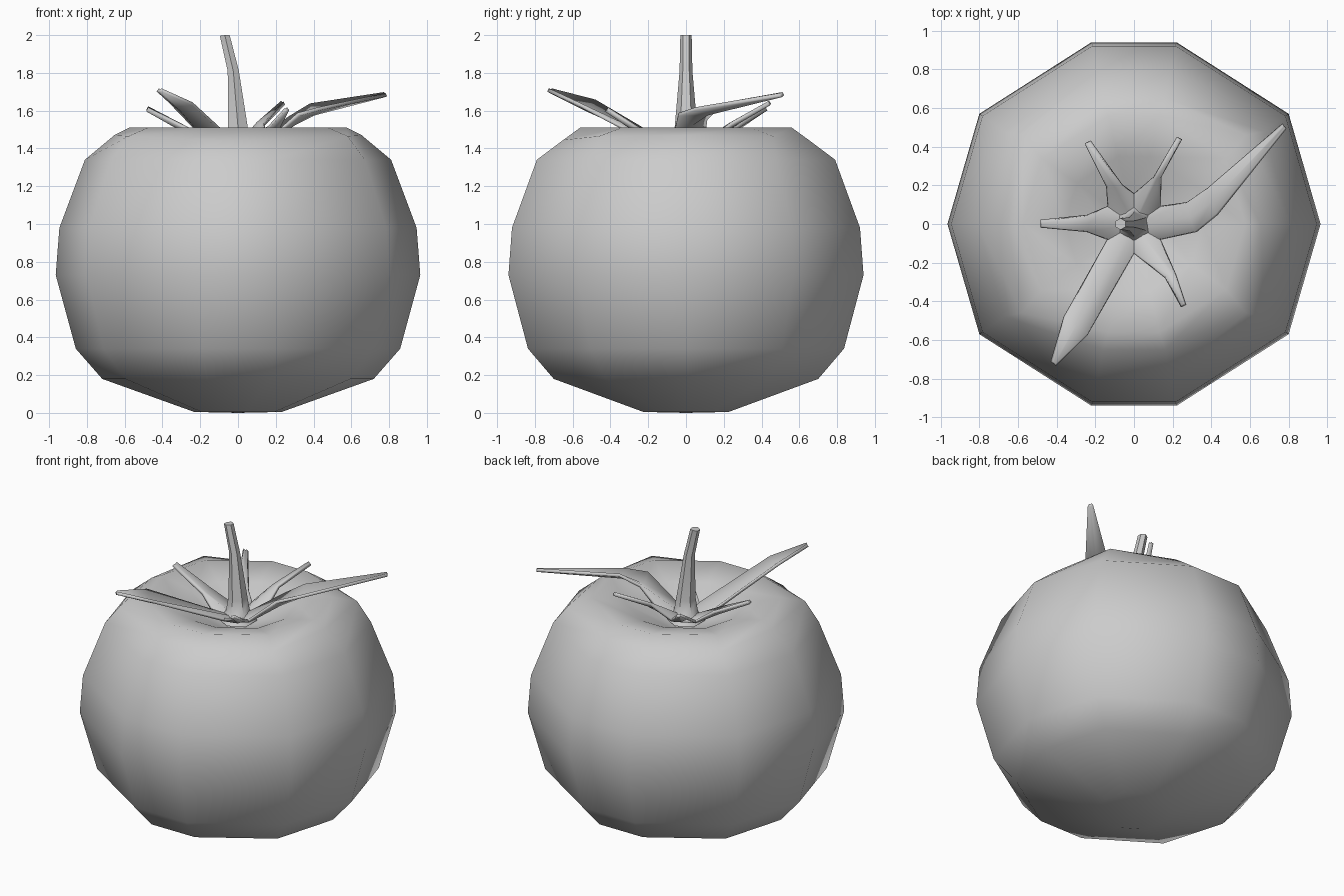
import bpy
import math
from mathutils import Vector

if "Cube" in bpy.data.objects:
    bpy.data.objects.remove(bpy.data.objects["Cube"])


def make_object(name, verts, faces, angle=180):
    mesh = bpy.data.meshes.new(name)
    mesh.from_pydata(verts, [], faces)
    mesh.update()
    obj = bpy.data.objects.new(name, mesh)
    bpy.context.collection.objects.link(obj)
    bpy.ops.object.select_all(action='DESELECT')
    obj.select_set(True)
    bpy.context.view_layer.objects.active = obj
    bpy.ops.object.mode_set(mode='EDIT')
    bpy.ops.mesh.select_all(action='SELECT')
    bpy.ops.mesh.normals_make_consistent(inside=False)
    bpy.ops.object.mode_set(mode='OBJECT')
    bpy.ops.object.shade_smooth_by_angle(angle=math.radians(angle))
    return obj


def bridge(rings, n):
    return [(r * n + i, r * n + (i + 1) % n, (r + 1) * n + (i + 1) % n, (r + 1) * n + i)
            for r in range(rings - 1) for i in range(n)]


def ring_from_quarter(a, b, c):
    """Ten-sided ring mirrored in x and y from three (x, y, z) points."""
    q = [a, b, c]
    q += [(-x, y, z) for x, y, z in (c, b, a)]
    return q + [(x, -y, z) for x, y, z in (q[4], q[3], q[2], q[1])]


def scaled_ring(s, z):
    return ring_from_quarter((0.965 * s, 0, z), (0.80 * s, 0.57 * s, z), (0.22 * s, 0.94 * s, z))


# Fruit body: stacked ten-sided rings with a sunken top
rings = [scaled_ring(s, z) for s, z in
         ((0.24, 0.005), (0.745, 0.18), (0.89, 0.34), (1.0, 0.73), (0.98, 0.98), (0.84, 1.34))]
rings.append(ring_from_quarter((0.655, 0, 1.47), (0.58, 0.46, 1.465), (0.16, 0.65, 1.445)))
rings += [scaled_ring(s, z) for s, z in ((0.596, 1.51), (0.37, 1.46), (0.16, 1.36))]
body_verts = [v for r in rings for v in r]
body_faces = bridge(len(rings), 10)
body_verts += [(0, 0, 0), (0, 0, 1.32)]
top, nv = (len(rings) - 1) * 10, len(body_verts)
for i in range(10):
    j = (i + 1) % 10
    body_faces += [(j, i, nv - 2), (top + i, top + j, nv - 1)]
make_object("tomato_body", body_verts, body_faces)

# Stem: six-sided bent tube, flared at the base
stem_path = [(0, 1.36, 0.12), (0, 1.42, 0.075), (0, 1.51, 0.06), (-0.025, 1.81, 0.034), (-0.07, 2.0, 0.03)]
stem_verts = []
for k, (x, z, r) in enumerate(stem_path):
    tilt = 0.15 if k == 4 else 0.05 if k == 3 else 0
    for i in range(6):
        a = math.tau * (i + 0.5) / 6
        stem_verts.append((x + r * math.cos(a), r * math.sin(a), min(2.0, z + tilt * r * math.cos(a))))
stem_faces = bridge(5, 6) + [tuple(range(24, 30)), tuple(range(5, -1, -1))]
make_object("stem", stem_verts, stem_faces, 50)

# Calyx: six-cornered hub, each edge drawn out into a folded leaf
hub = [(0.135, -0.08), (0.135, 0.09), (0, 0.155), (-0.135, 0.09), (-0.135, -0.08), (0, -0.15)]
verts = [(x, y, 1.415) for x, y in hub] + [(0, 0, 1.37)]
# per leaf: (right, left) edge points halfway, then at the tip
leaves = [
    [(0.32, -0.04, 1.58), (0.27, 0.11, 1.56), (0.43, 0.05, 1.61), (0.38, 0.18, 1.63),
     (0.785, 0.495, 1.685), (0.77, 0.515, 1.69)],
    [(0.14, 0.24, 1.53), (0.10, 0.24, 1.53), (0.245, 0.435, 1.64), (0.225, 0.445, 1.645)],
    [(-0.06, 0.20, 1.47), (-0.14, 0.19, 1.48), (-0.225, 0.425, 1.61), (-0.25, 0.415, 1.615)],
    [(-0.24, 0.045, 1.49), (-0.24, -0.04, 1.49), (-0.48, 0.018, 1.615), (-0.48, -0.015, 1.61)],
    [(-0.36, -0.48, 1.65), (-0.24, -0.57, 1.635), (-0.425, -0.71, 1.71), (-0.405, -0.73, 1.71)],
    [(0.16, -0.275, 1.51), (0.215, -0.26, 1.51), (0.245, -0.425, 1.605), (0.265, -0.415, 1.61)],
]
faces = []
for i, pts in enumerate(leaves):
    a, b, m = i, (i + 1) % 6, 6
    faces.append((m, a, b))
    for right, left in zip(pts[::2], pts[1::2]):
        # keep the walking order counter-clockwise around the hub
        if Vector(right).cross(Vector(left)).z < 0:
            right, left = left, right
        mid = (Vector(right) + Vector(left)) / 2
        mid.z -= 0.25 * (Vector(right) - Vector(left)).length
        n = len(verts)
        verts += [right, left, tuple(mid)]
        faces += [(a, n, n + 2, m), (m, n + 2, n + 1, b)]
        a, b, m = n, n + 1, n + 2
calyx = make_object("calyx_leaves", verts, faces, 60)
solid = calyx.modifiers.new("thickness", 'SOLIDIFY')
solid.thickness = 0.02
solid.offset = 0
